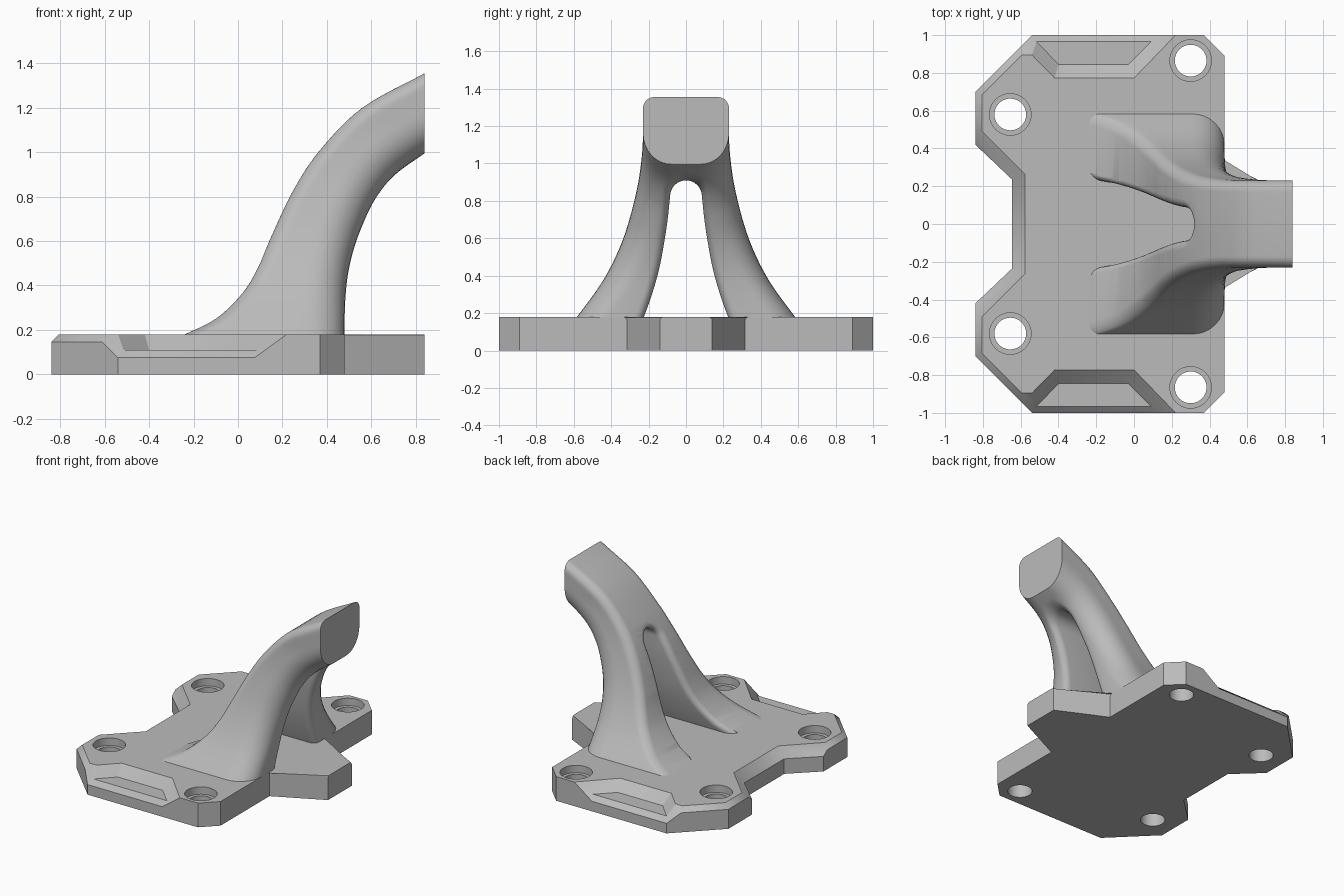
import bpy, bmesh, math
from mathutils import Vector

cube = bpy.data.objects.get("Cube")
if cube:
    bpy.data.objects.remove(cube, do_unlink=True)

grey = bpy.data.materials.new("light grey")
grey.use_nodes = True
colour = (0.5, 0.5, 0.5, 1)
grey.diffuse_color = colour
grey.node_tree.nodes["Principled BSDF"].inputs["Base Color"].default_value = colour


def finish(name, bm):
    """Turn a bmesh into a named object."""
    bmesh.ops.recalc_face_normals(bm, faces=bm.faces)
    mesh = bpy.data.meshes.new(name)
    bm.to_mesh(mesh)
    bm.free()
    mesh.materials.append(grey)
    obj = bpy.data.objects.new(name, mesh)
    bpy.context.collection.objects.link(obj)
    return obj


def loft(name, rings):
    """Skin a row of closed rings and cap both ends."""
    bm = bmesh.new()
    rows = [[bm.verts.new(p) for p in ring] for ring in rings]
    count = len(rows[0])
    for low, high in zip(rows, rows[1:]):
        for i in range(count):
            j = (i + 1) % count
            bm.faces.new((low[i], low[j], high[j], high[i]))
    bm.faces.new(rows[0])
    bm.faces.new(rows[-1])
    return finish(name, bm)


def activate(obj):
    bpy.ops.object.select_all(action="DESELECT")
    obj.select_set(True)
    bpy.context.view_layer.objects.active = obj


def apply(obj, kind, **settings):
    activate(obj)
    mod = obj.modifiers.new(kind.lower(), kind)
    for key, value in settings.items():
        setattr(mod, key, value)
    bpy.ops.object.modifier_apply(modifier=mod.name)


def cut(obj, cutter):
    apply(obj, "BOOLEAN", operation="DIFFERENCE", solver="EXACT", object=cutter)
    bpy.data.objects.remove(cutter, do_unlink=True)


def smooth_path(points, steps=6):
    """Smooth curve through the points."""
    pts = [Vector(p) for p in points]
    pts = [2 * pts[0] - pts[1]] + pts + [2 * pts[-1] - pts[-2]]
    out = []
    for a, b, c, d in zip(pts, pts[1:], pts[2:], pts[3:]):
        for k in range(steps):
            t = k / steps
            out.append(b + (c - a) * t / 2 + (2 * a - 5 * b + 4 * c - d) * t * t / 2
                       + (3 * b - a - 3 * c + d) * t ** 3 / 2)
    return out + [pts[-2]]


def lookup(path, z):
    """Horizontal value of a rising path at height z, and its steepness."""
    z = min(max(z, path[0].y), path[-1].y)
    for a, b in zip(path, path[1:]):
        if z <= b.y:
            break
    step = b - a
    return a.x + step.x * (z - a.y) / step.y, step.y / step.length


# Base plate: one half, mirrored
TOP = 0.18
RIM = {  # upper border of the side walls
    "notch_mid": (-0.645, 0, 0.112), "notch": (-0.645, 0.235, 0.112),
    "ear_low": (-0.84, 0.42, 0.112), "ear_in": (-0.84, 0.465, 0.145),
    "ear_out": (-0.84, 0.7, 0.145), "slant": (-0.61, 0.93, 0.145),
    "side": (-0.54, 1, 0.075), "side_end": (0.075, 1, 0.075),
    "rise": (0.22, 1, TOP), "corner_a": (0.37, 1, TOP),
    "corner_b": (0.48, 0.89, TOP), "tongue_root": (0.48, 0.315, TOP),
    "tongue_tip": (0.84, 0.14, TOP), "tongue_mid": (0.84, 0, TOP)}
INNER = {  # chamfer border on the top face, and the pocket
    "t_mid": (-0.577, 0, TOP), "t_notch": (-0.577, 0.262, TOP),
    "t_ear_in": (-0.805, 0.49, TOP), "t_ear_out": (-0.805, 0.685, TOP),
    "t_slant": (-0.595, 0.895, TOP), "p1": (-0.54, 0.895, TOP),
    "p2": (-0.42, 0.772, TOP), "p3": (0, 0.772, TOP),
    "q1": (-0.515, 0.965, 0.11), "q2": (-0.4, 0.845, 0.11),
    "q3": (-0.03, 0.845, 0.11), "q4": (0.09, 0.965, 0.11)}
FACES = [
    "notch_mid notch t_notch t_mid", "notch ear_low ear_in t_ear_in t_notch",
    "ear_in ear_out t_ear_out t_ear_in", "ear_out slant t_slant t_ear_out",
    "slant side q1 p1 t_slant", "side side_end q4 q1", "q1 q2 p2 p1",
    "q2 q3 p3 p2", "q3 q4 side_end rise p3", "q1 q4 q3 q2",
    "t_mid t_notch t_ear_in t_ear_out t_slant p1 p2 p3 rise corner_a corner_b "
    "tongue_root tongue_tip tongue_mid"]
bm = bmesh.new()
vert = {name: bm.verts.new(p) for name, p in (RIM | INNER).items()}
floor = {}
for name, (x, y, z) in RIM.items():
    if name in ("ear_in", "slant", "side_end", "rise"):
        continue
    floor[name] = bm.verts.new((x, y, 0))
for face in FACES:
    bm.faces.new([vert[n] for n in face.split()])
names, corners = list(RIM), list(floor)
for a, b in zip(corners, corners[1:]):
    run = names[names.index(a):names.index(b) + 1]
    bm.faces.new([floor[b], floor[a]] + [vert[n] for n in run])
bm.faces.new(list(floor.values()))
edge = bm.edges.get((vert["tongue_root"], vert["tongue_tip"]))
bmesh.ops.bevel(bm, geom=[edge], offset=0.02, segments=3, profile=0.5, affect="EDGES")
plate = finish("base_plate", bm)
apply(plate, "MIRROR", use_axis=(False, True, False), use_mirror_merge=True)

# Stepped bolt holes
for x, y in ((0.3, 0.865), (-0.655, 0.58)):
    for side in (-1, 1):
        rings = []
        for radius, z in ((0.084, -0.1), (0.084, 0.125), (0.11, 0.125), (0.11, 0.3)):
            turns = [math.tau * k / 40 for k in range(40)]
            rings.append([(x + radius * math.cos(t), side * y + radius * math.sin(t), z)
                          for t in turns])
        cut(plate, loft("hole_cutter", rings))
activate(plate)
bpy.ops.object.shade_smooth_by_angle(angle=math.radians(32))

# Curved arm: upper and under curves in x, z, and half width by height
upper = smooth_path([(-0.26, 0.17), (-0.1, 0.25), (0.02, 0.365), (0.09, 0.48), (0.15, 0.62),
                     (0.25, 0.83), (0.37, 1.01), (0.56, 1.2), (0.84, 1.355)])
under = smooth_path([(0.48, 0.17), (0.48, 0.25), (0.484, 0.35), (0.495, 0.45), (0.52, 0.56),
                     (0.56, 0.67), (0.62, 0.79), (0.71, 0.9), (0.84, 0.995)])
width = smooth_path([(0.59, 0.17), (0.44, 0.38), (0.335, 0.6), (0.265, 0.85),
                     (0.235, 1.05), (0.23, 1.2), (0.23, 1.4)])
R_UP, R_LOW = 0.06, 0.17
rings = []
for a, b in zip(upper, under):
    length = (b - a).length
    quarter = [math.pi / 2 * k / 8 for k in range(9)]
    half = [(R_UP * (1 - math.cos(t)), R_UP * (1 - math.sin(t))) for t in quarter]
    span = length - R_UP - R_LOW
    half += [(R_UP + span * k / 6, 0) for k in range(1, 6)]
    half += [(length - R_LOW * (1 - math.sin(t)), R_LOW * (1 - math.cos(t))) for t in quarter]
    ring = []
    for along, inset in half:
        p = a.lerp(b, along / length)
        ring.append((p.x, lookup(width, p.y)[0] - inset, p.y))
    rings.append(ring + [(x, -y, z) for x, y, z in reversed(ring)])
arm = loft("curved_arm", rings)

# Arched opening between the legs, flared to round its edges
leg = smooth_path([(0.31, 0), (0.225, 0.18), (0.15, 0.41), (0.105, 0.65), (0.085, 0.825)], 5)
arc = [Vector((0.085 * math.cos(t), 0.825 + 0.085 * math.sin(t)))
       for t in (math.pi * k / 16 for k in range(1, 16))]
arch = leg + arc + [Vector((-p.x, p.y)) for p in reversed(leg)]
normals = []
for i in range(len(arch)):
    t = arch[min(i + 1, len(arch) - 1)] - arch[max(i - 1, 0)]
    normals.append(Vector((t.y, -t.x)).normalized())
FILLET = 0.045


def arch_ring(offset, place):
    pts = [p + n * offset for p, n in zip(arch, normals)]
    return [(place(p.y), p.x, p.y) for p in pts]


def beside(path, depth):
    def place(z):
        x, steep = lookup(path, z)
        return x + depth / max(steep, 0.4)
    return place


flare = [(FILLET * (1 - math.cos(t)), FILLET * (1 - math.sin(t)))
         for t in (math.pi / 2 * k / 6 for k in range(7))]
rings = [arch_ring(FILLET, lambda z: -0.7)]
rings += [arch_ring(off, beside(upper, depth)) for depth, off in flare]
rings += [arch_ring(off, beside(under, -depth)) for depth, off in reversed(flare)]
rings += [arch_ring(FILLET, lambda z: 1.3)]
cut(arm, loft("arch_cutter", rings))
activate(arm)
bpy.ops.object.shade_smooth_by_angle(angle=math.radians(35))
